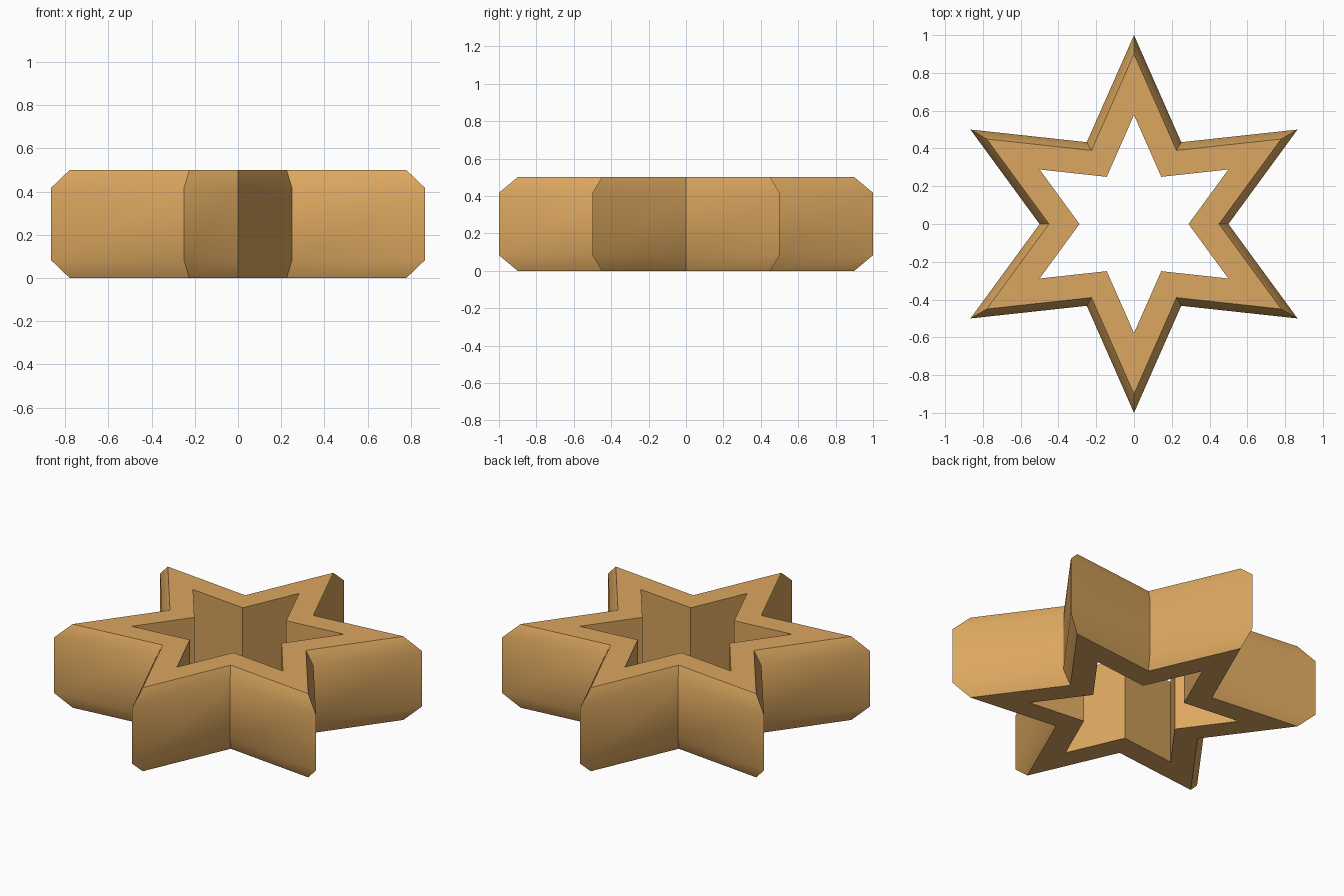
import bpy
import bmesh
from math import cos, sin, pi, radians

cube = bpy.data.objects.get("Cube")
if cube:
    bpy.data.objects.remove(cube, do_unlink=True)

POINTS = 6
HEIGHT = 0.5
BEVEL = 0.083
HOLE = 0.577
RIM = 0.9

# Flat tan colour
tan = bpy.data.materials.new("warm_tan")
tan.use_nodes = True
colour = (0.71, 0.385, 0.115, 1)
tan.diffuse_color = colour
tan.node_tree.nodes["Principled BSDF"].inputs["Base Color"].default_value = colour


def star_ring(bm, radius, z):
    """Star outline whose notches sit at half the tip radius."""
    ring = []
    for i in range(POINTS * 2):
        a = pi / 2 + i * pi / POINTS
        r = radius if i % 2 == 0 else radius / 2
        ring.append(bm.verts.new((r * cos(a), r * sin(a), z)))
    return ring


# Cross-section of the band: hole wall, bottom rim, chamfered outside, top rim
section = [(HOLE, 0), (RIM, 0), (1, BEVEL), (1, HEIGHT - BEVEL),
           (RIM, HEIGHT), (HOLE, HEIGHT)]

bm = bmesh.new()
rings = [star_ring(bm, r, z) for r, z in section]
for k, lower in enumerate(rings):
    upper = rings[(k + 1) % len(rings)]
    for i in range(POINTS * 2):
        j = (i + 1) % (POINTS * 2)
        bm.faces.new((lower[i], lower[j], upper[j], upper[i]))
bmesh.ops.recalc_face_normals(bm, faces=bm.faces)

mesh = bpy.data.meshes.new("star_ring")
bm.to_mesh(mesh)
bm.free()
mesh.materials.append(tan)

star = bpy.data.objects.new("star_ring", mesh)
bpy.context.collection.objects.link(star)

# Smooth the chamfer into the wall, keep rims and star corners sharp
bpy.ops.object.select_all(action='DESELECT')
star.select_set(True)
bpy.context.view_layer.objects.active = star
bpy.ops.object.shade_smooth_by_angle(angle=radians(30))
